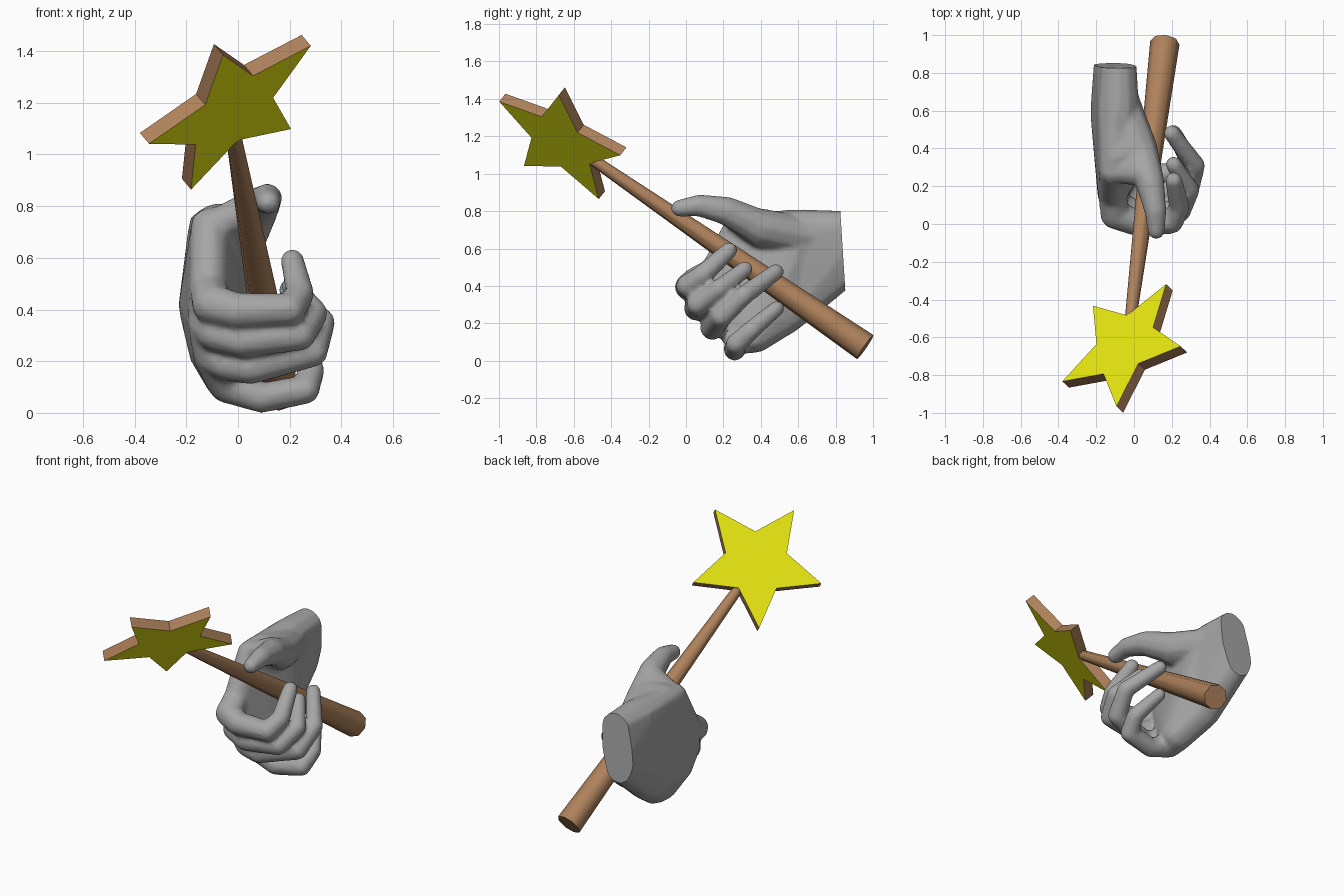
import bpy, bmesh, math
from mathutils import Vector

if "Cube" in bpy.data.objects:
    bpy.data.objects.remove(bpy.data.objects["Cube"])


def material(name, rgb):
    m = bpy.data.materials.new(name)
    m.diffuse_color = (*rgb, 1)
    m.use_nodes = True
    m.node_tree.nodes["Principled BSDF"].inputs["Base Color"].default_value = m.diffuse_color
    return m


GREY = material("grey", (0.38, 0.38, 0.38))
YELLOW = material("yellow", (0.8, 0.8, 0.006))
BROWN = material("brown", (0.42, 0.22, 0.105))


def make_object(name, bm, mats):
    me = bpy.data.meshes.new(name)
    bmesh.ops.recalc_face_normals(bm, faces=bm.faces)
    bm.to_mesh(me)
    bm.free()
    ob = bpy.data.objects.new(name, me)
    bpy.context.collection.objects.link(ob)
    for m in mats:
        me.materials.append(m)
    return ob


def smooth(ob, angle):
    bpy.ops.object.select_all(action='DESELECT')
    ob.select_set(True)
    bpy.context.view_layer.objects.active = ob
    bpy.ops.object.shade_smooth_by_angle(angle=math.radians(angle))


# Star: five-pointed slab, yellow faces and brown rim
normal = Vector((-.551, .515, .657)).normalized()
axis = Vector((-.098, -.82, .564))               # along the rod towards the star
axis = (axis - normal * axis.dot(normal)).normalized()
side = normal.cross(axis)
centre = Vector((-.037, -.656, 1.183))
bm = bmesh.new()
rings = []
for h in (-.032, .032):
    ring = []
    for i in range(10):
        r = .397 if i % 2 == 0 else .19
        a = i * math.pi / 5
        ring.append(bm.verts.new(centre + normal * h + r * (math.cos(a) * axis + math.sin(a) * side)))
    rings.append(ring)
    bm.faces.new(ring)
for i in range(10):
    j = (i + 1) % 10
    f = bm.faces.new((rings[0][i], rings[0][j], rings[1][j], rings[1][i]))
    f.material_index = 1
make_object("star", bm, [YELLOW, BROWN])

# Rod: tapered eight-sided handle
butt = Vector((.163, .958, .073))
tip = centre + (butt - centre).normalized() * .14
bm = bmesh.new()
bmesh.ops.create_cone(bm, cap_ends=True, segments=8, radius1=.078, radius2=.029,
                      depth=(tip - butt).length)
rot = (tip - butt).to_track_quat('Z', 'Y')
for v in bm.verts:
    v.co = rot @ v.co + (tip + butt) / 2
smooth(make_object("rod", bm, [BROWN]), 50)

# Hand: blobs hulled together, then fused into one skin
hand = bmesh.new()


def hull(*balls):
    part = bmesh.new()
    for x, y, z, r in balls:
        b = bmesh.ops.create_icosphere(part, subdivisions=2, radius=r)
        for v in b['verts']:
            v.co += Vector((x, y, z))
    res = bmesh.ops.convex_hull(part, input=part.verts)
    junk = {e for e in res['geom_interior'] + res['geom_unused'] if isinstance(e, bmesh.types.BMVert)}
    bmesh.ops.delete(part, geom=list(junk), context='VERTS')
    me = bpy.data.meshes.new("temp")
    bmesh.ops.recalc_face_normals(part, faces=part.faces)
    part.to_mesh(me)
    part.free()
    hand.from_mesh(me)
    bpy.data.meshes.remove(me)


def chain(*balls):
    for a, b in zip(balls, balls[1:]):
        hull(a, b)


# wrist and palm
mid = [(-.085, .62, .695, .115), (-.12, .6, .42, .115), (-.09, .54, .25, .105)]
hull((-.08, .93, .71, .09), (-.12, .93, .55, .09), *mid)
hull(*mid, (-.03, .37, .14, .1), (-.11, .28, .72, .075), (-.115, .15, .48, .075),
     (-.115, .16, .34, .08), (-.095, .2, .23, .08), (-.04, .28, .11, .075))
# thumb
hull((-.08, .65, .66, .11), (.02, .4, .71, .105), (-.09, .35, .72, .09))
hull((-.1, .28, .72, .065), (.05, .27, .79, .07), (.01, .4, .7, .1))
chain((.025, .4, .71, .1), (.085, .22, .8, .078), (.114, .07, .83, .059), (.118, -.035, .815, .047))
# index, middle, ring and little fingers
chain((-.115, .15, .48, .075), (-.1, .05, .42, .08), (0, .01, .395, .072),
      (.2, .01, .4, .063), (.24, .09, .46, .056), (.21, .23, .59, .046))
chain((-.115, .16, .34, .08), (-.085, .095, .31, .076), (.02, .055, .28, .068),
      (.24, .065, .3, .061), (.295, .18, .385, .054), (.21, .315, .49, .044))
chain((-.095, .2, .23, .08), (-.05, .16, .195, .072), (.05, .14, .175, .066),
      (.29, .19, .235, .059), (.325, .31, .35, .053), (.2, .48, .475, .045))
chain((-.04, .28, .11, .075), (.09, .26, .058, .06), (.26, .27, .09, .058),
      (.285, .35, .165, .052), (.21, .485, .28, .042))

ob = make_object("hand_source", hand, [])
mod = ob.modifiers.new("fuse", 'REMESH')
mod.mode = 'VOXEL'
mod.voxel_size = .013
mod = ob.modifiers.new("soften", 'SMOOTH')
mod.iterations = 5
mod = ob.modifiers.new("thin", 'DECIMATE')
mod.ratio = .35
bm = bmesh.new()
bm.from_object(ob, bpy.context.evaluated_depsgraph_get())
bpy.data.objects.remove(ob)
# flat cut at the wrist
bmesh.ops.bisect_plane(bm, geom=bm.verts[:] + bm.edges[:] + bm.faces[:],
                       plane_co=(0, .825, .8), plane_no=(0, 1, .063), clear_outer=True)
bmesh.ops.holes_fill(bm, edges=[e for e in bm.edges if e.is_boundary], sides=0)
smooth(make_object("hand", bm, [GREY]), 50)
